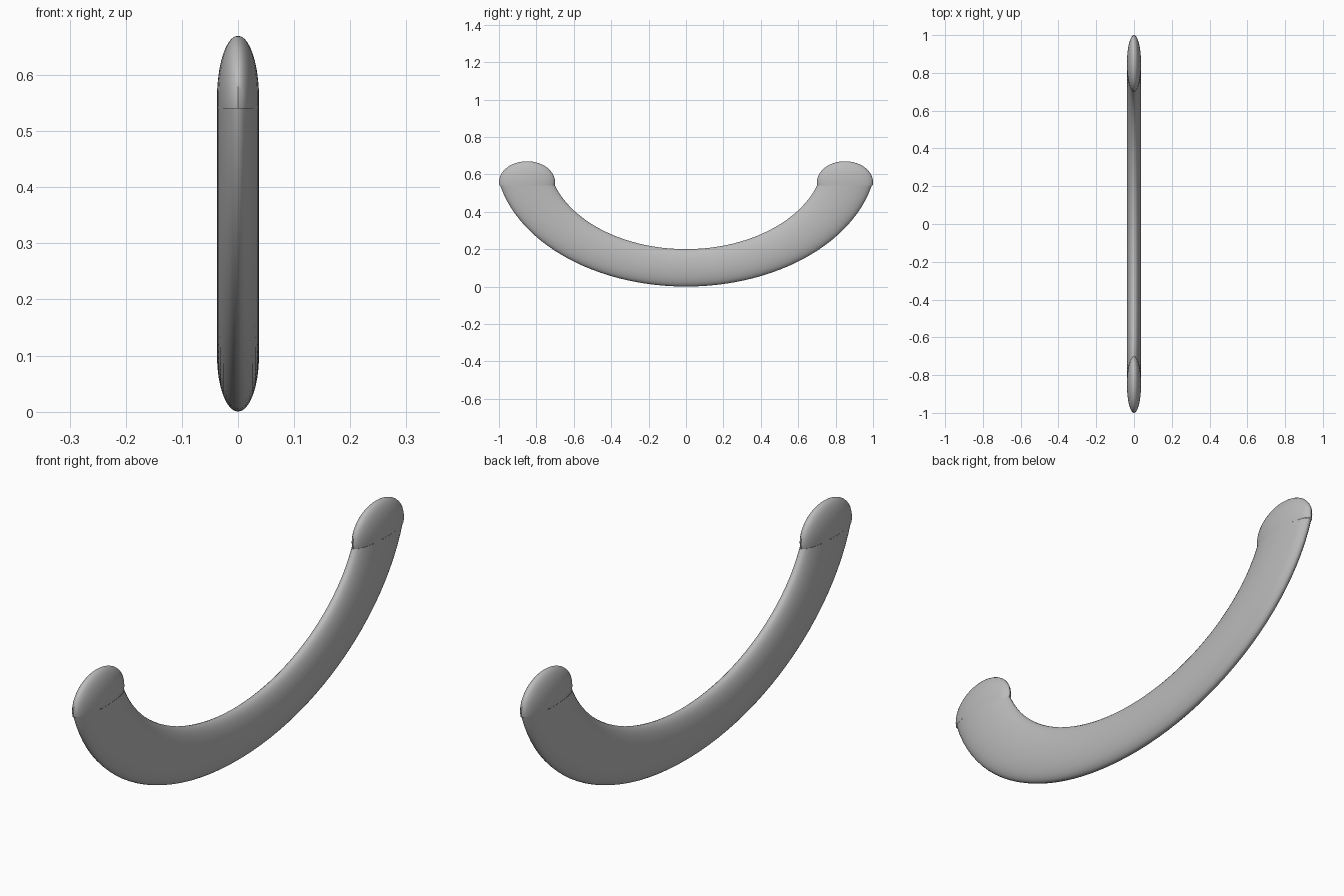
import bpy, bmesh
from math import sin, cos, pi, radians
from mathutils import Matrix, Vector

cube = bpy.data.objects.get("Cube")
if cube:
    bpy.data.objects.remove(cube, do_unlink=True)

HALF_WIDTH = 0.0375
SEAM_Z = 0.54

grey = bpy.data.materials.new("satin grey")
grey.use_nodes = True
grey.diffuse_color = (0.5, 0.5, 0.5, 1)
grey.node_tree.nodes["Principled BSDF"].inputs["Base Color"].default_value = (0.5, 0.5, 0.5, 1)


def trim(bm, keep_above):
    """Cut the mesh level at the seam, keeping one side."""
    bmesh.ops.bisect_plane(bm, geom=bm.verts[:] + bm.edges[:] + bm.faces[:],
                           plane_co=Vector((0, 0, SEAM_Z)), plane_no=Vector((0, 0, 1)),
                           clear_inner=keep_above, clear_outer=not keep_above)


def finish(bm, name):
    bmesh.ops.recalc_face_normals(bm, faces=bm.faces[:])
    mesh = bpy.data.meshes.new(name)
    bm.to_mesh(mesh)
    bm.free()
    mesh.materials.append(grey)
    obj = bpy.data.objects.new(name, mesh)
    bpy.context.collection.objects.link(obj)
    bpy.ops.object.select_all(action="DESELECT")
    obj.select_set(True)
    bpy.context.view_layer.objects.active = obj
    bpy.ops.object.shade_smooth_by_angle(angle=radians(40))
    return obj


# Curved grip: flat oval section swept round the lower part of an ellipse
bm = bmesh.new()
STEPS, SIDES = 48, 32
rings = []
for i in range(STEPS + 1):
    swing = radians(80) * (2 * i / STEPS - 1)
    ring = []
    for j in range(SIDES):
        a = 2 * pi * j / SIDES
        y = (0.88 + 0.14 * cos(a)) * sin(swing)
        z = 0.7 - (0.6 + 0.1 * cos(a)) * cos(swing)
        ring.append(bm.verts.new((HALF_WIDTH * sin(a), y, z)))
    rings.append(ring)
for r, s in zip(rings, rings[1:]):
    for j in range(SIDES):
        k = (j + 1) % SIDES
        bm.faces.new((r[j], r[k], s[k], s[j]))
trim(bm, keep_above=False)
finish(bm, "curved_grip")

# Rounded end caps: half ellipsoids sitting on the seam
for side, name in ((-1, "front_end_cap"), (1, "back_end_cap")):
    bm = bmesh.new()
    bmesh.ops.create_uvsphere(bm, u_segments=32, v_segments=20, radius=1,
                              matrix=Matrix.Translation((0, side * 0.85, 0.558))
                              @ Matrix.Diagonal((HALF_WIDTH, 0.15, 0.112, 1)))
    trim(bm, keep_above=True)
    finish(bm, name)
